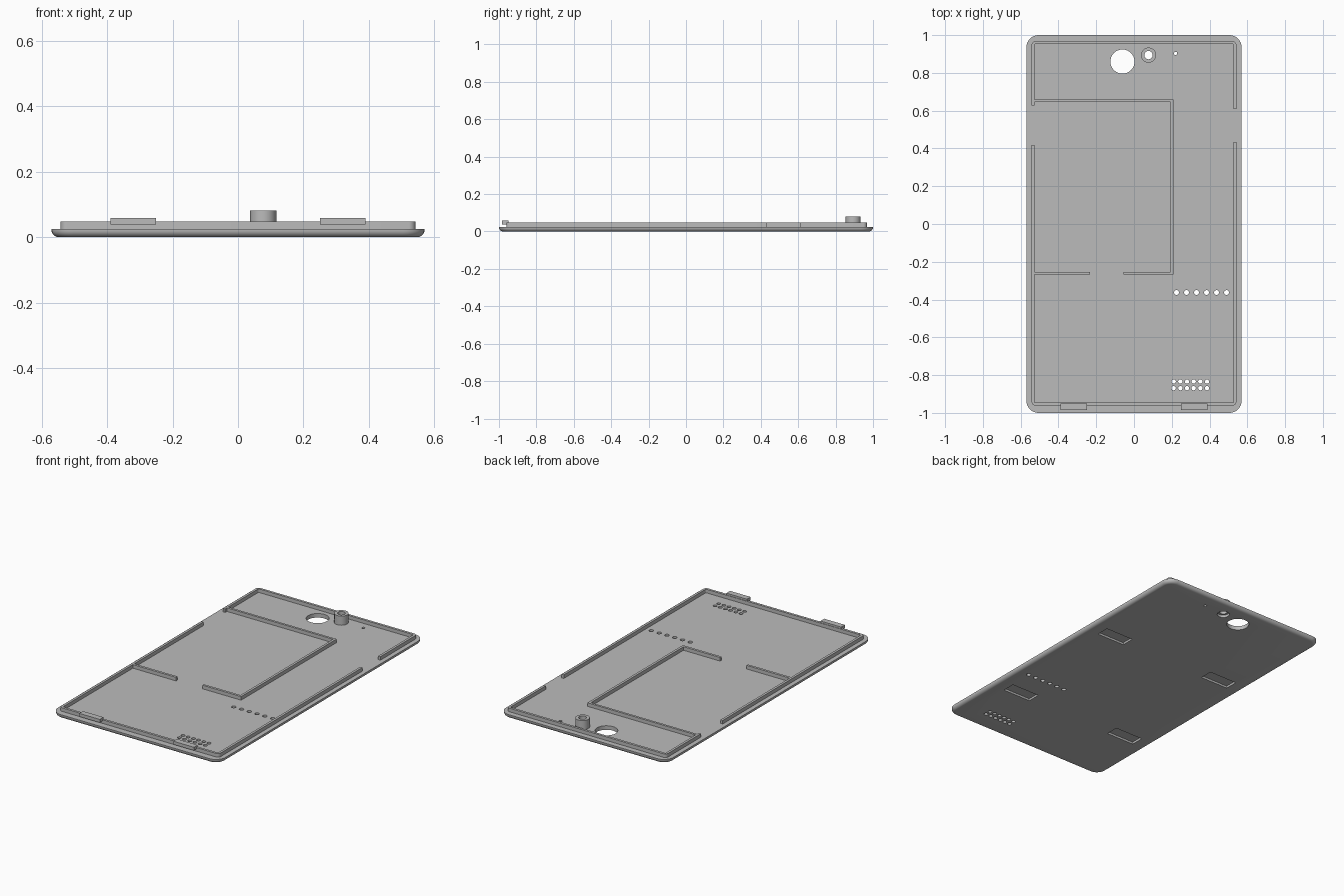
import bpy, bmesh
from math import cos, sin, pi, radians

cube = bpy.data.objects.get("Cube")
if cube:
    bpy.data.objects.remove(cube)

grey = bpy.data.materials.new("casing grey")
grey.use_nodes = True
grey.diffuse_color = (0.5, 0.5, 0.5, 1)
grey.node_tree.nodes["Principled BSDF"].inputs["Base Color"].default_value = (0.5, 0.5, 0.5, 1)

FLOOR, WALL_TOP = 0.025, 0.047


def rounded(hx, hy, r, z, cx=0, cy=0, steps=8):
    """Outline of a rounded rectangle at height z."""
    pts = []
    for i, (sx, sy) in enumerate([(1, 1), (-1, 1), (-1, -1), (1, -1)]):
        for k in range(steps + 1):
            a = pi / 2 * (i + k / steps)
            pts.append((cx + sx * (hx - r) + r * cos(a), cy + sy * (hy - r) + r * sin(a), z))
    return pts


def circle(x, y, r, z, n=32):
    return [(x + r * cos(2 * pi * k / n), y + r * sin(2 * pi * k / n), z) for k in range(n)]


def rect(x0, x1, y0, y1, z):
    return [(x0, y0, z), (x1, y0, z), (x1, y1, z), (x0, y1, z)]


def loft(bm, loops, ring=False):
    """Skin a stack of outlines; cap the ends, or join last to first."""
    rows = [[bm.verts.new(p) for p in loop] for loop in loops]
    pairs = list(zip(rows, rows[1:]))
    if ring:
        pairs.append((rows[-1], rows[0]))
    else:
        bm.faces.new(rows[0][::-1])
        bm.faces.new(rows[-1])
    n = len(rows[0])
    for a, b in pairs:
        for i in range(n):
            j = (i + 1) % n
            bm.faces.new((a[i], a[j], b[j], b[i]))


def make(name, stacks, ring=False):
    bm = bmesh.new()
    for loops in stacks:
        loft(bm, loops, ring)
    bmesh.ops.recalc_face_normals(bm, faces=bm.faces)
    mesh = bpy.data.meshes.new(name)
    bm.to_mesh(mesh)
    bm.free()
    mesh.materials.append(grey)
    ob = bpy.data.objects.new(name, mesh)
    bpy.context.collection.objects.link(ob)
    return ob


def box(x0, x1, y0, y1, z0, z1):
    return [rect(x0, x1, y0, y1, z0), rect(x0, x1, y0, y1, z1)]


def select(ob):
    bpy.ops.object.select_all(action="DESELECT")
    ob.select_set(True)
    bpy.context.view_layer.objects.active = ob


def cut(ob, stacks):
    """Subtract a set of closed shapes and discard the cutter."""
    cutter = make("cutter", stacks)
    cutter.hide_render = True
    mod = ob.modifiers.new("cut", "BOOLEAN")
    mod.operation, mod.solver, mod.object = "DIFFERENCE", "EXACT", cutter
    select(ob)
    bpy.ops.object.modifier_apply(modifier=mod.name)
    bpy.data.objects.remove(cutter)


def smooth(ob):
    select(ob)
    bpy.ops.object.shade_smooth_by_angle(angle=radians(30))


# Back plate with a rounded lower edge
lip = 0.022
edge = [(lip * (1 - sin(a)), lip * (1 - cos(a))) for a in [pi / 12 * k for k in range(7)]]
edge.append((0, FLOOR))
plate = make("back_plate", [[rounded(0.57 - d, 1 - d, 0.065 - d, z) for d, z in edge]])

# Camera opening, boss seat, microphone hole, vent row and speaker grille
BOSS = (0.077, 0.894)
holes = [(-0.061, 0.86, 0.064), (*BOSS, 0.035), (0.22, 0.903, 0.009)]
holes += [(0.225 + 0.053 * i, -0.363, 0.013) for i in range(6)]
holes += [(0.21 + 0.0353 * i, y, 0.0115) for i in range(6) for y in (-0.834, -0.869)]
shapes = [[circle(x, y, r, z) for z in (-0.1, 0.1)] for x, y, r in holes]

# Shallow rectangular pockets under the plate
for x in (-0.39, 0.39):
    for y in (-0.55, 0.295):
        shapes.append(box(x - 0.095, x + 0.095, y - 0.04, y + 0.04, -0.1, 0.013))
cut(plate, shapes)
smooth(plate)

# Rim wall, interrupted on both sides
low = FLOOR - 0.005
rim = make("rim_wall", [[
    rounded(0.542, 0.964, 0.02, low, cy=0.003),
    rounded(0.542, 0.964, 0.02, WALL_TOP, cy=0.003),
    rounded(0.527, 0.949, 0.005, WALL_TOP, cy=0.003),
    rounded(0.527, 0.949, 0.005, low, cy=0.003)]], ring=True)
cut(rim, [box(-0.6, -0.5, 0.418, 0.628, 0, 0.1), box(0.5, 0.6, 0.434, 0.609, 0, 0.1)])
smooth(rim)

# Battery bay ribs
make("bay_rib_back", [box(-0.53, 0.209, 0.645, 0.659, low, WALL_TOP)])
make("bay_rib_side", [box(0.194, 0.209, -0.268, 0.65, low, WALL_TOP)])
make("bay_rib_front_right", [box(-0.53, -0.234, -0.268, -0.253, low, WALL_TOP)])
make("bay_rib_front_left", [box(-0.055, 0.2, -0.268, -0.253, low, WALL_TOP)])

# Snap tabs on the front wall
for side, x in (("right", -0.32), ("left", 0.32)):
    make("snap_tab_" + side, [box(x - 0.07, x + 0.07, -0.985, -0.949, 0.038, 0.058)])

# Hollow screw boss
boss = make("screw_boss", [[circle(*BOSS, r, z) for r, z in
            ((0.022, 0.016), (0.04, 0.016), (0.04, 0.081), (0.022, 0.081))]], ring=True)
smooth(boss)
